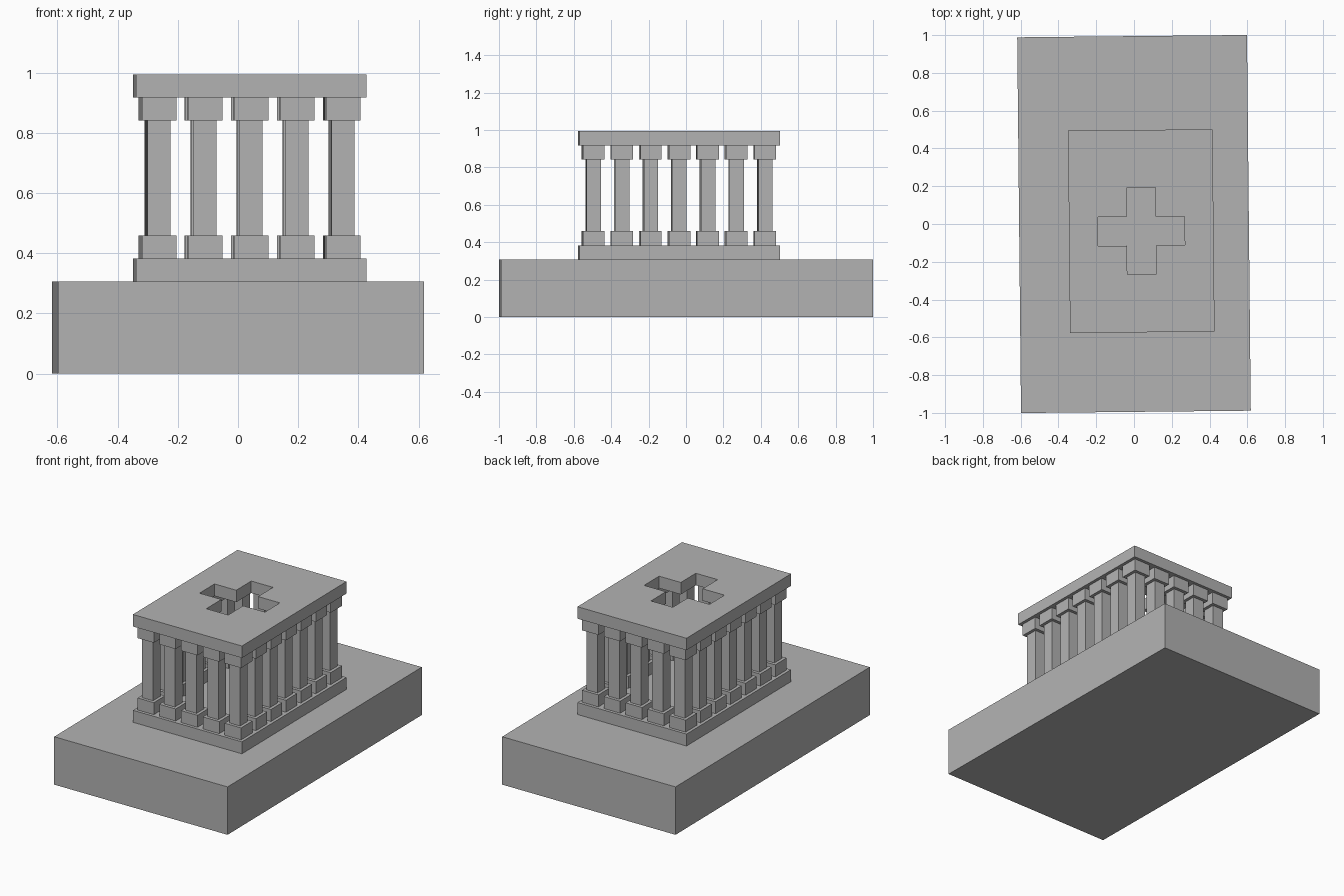
import bpy, bmesh, math
from mathutils import Matrix

if "Cube" in bpy.data.objects:
    bpy.data.objects.remove(bpy.data.objects["Cube"])

U = 0.0765                                   # building module
TURN = Matrix.Rotation(math.radians(0.58), 4, 'Z')
CX, CY = 0.5, -0.5                           # temple offset in modules

stone = bpy.data.materials.new("grey_stone")
stone.diffuse_color = (0.45, 0.45, 0.45, 1)
stone.use_nodes = True
stone.node_tree.nodes["Principled BSDF"].inputs["Base Color"].default_value = stone.diffuse_color


def finish(bm, name):
    """Scale from modules to units, turn slightly and link."""
    bmesh.ops.recalc_face_normals(bm, faces=bm.faces)
    bm.transform(TURN @ Matrix.Scale(U, 4))
    me = bpy.data.meshes.new(name)
    bm.to_mesh(me)
    bm.free()
    me.materials.append(stone)
    ob = bpy.data.objects.new(name, me)
    bpy.context.collection.objects.link(ob)


def box(bm, x, y, z0, z1, w, d):
    m = Matrix.Translation((x, y, (z0 + z1) / 2)) @ Matrix.Diagonal((w, d, z1 - z0, 1))
    bmesh.ops.create_cube(bm, size=1, matrix=m)


# Plinth and temple floor
for name, args in {"plinth": (0, 0, 0, 4, 15.9, 26),
                   "temple_floor": (CX, CY, 4, 5, 10, 14)}.items():
    bm = bmesh.new()
    box(bm, *args)
    finish(bm, name)

# Columns around the edge: base block, shaft, capital
for i in range(5):
    for j in range(7):
        if i in (0, 4) or j in (0, 6):
            x, y = CX + 2 * i - 4, CY + 2 * j - 6
            bm = bmesh.new()
            box(bm, x, y, 5, 6, 1.5, 1.5)
            box(bm, x, y, 6, 11, 1, 1)
            box(bm, x, y, 11, 12, 1.5, 1.5)
            finish(bm, f"column_{i}_{j}")

# Roof slab with a cross-shaped opening
bm = bmesh.new()
for i in range(-5, 5):
    for j in range(-7, 7):
        a, b = abs(i + 0.5), abs(j + 0.5)
        if not ((a < 1 and b < 3) or (a < 3 and b < 1)):
            bm.faces.new([bm.verts.new((CX + i + p, CY + j + q, 12))
                          for p, q in ((0, 0), (1, 0), (1, 1), (0, 1))])
bmesh.ops.remove_doubles(bm, verts=bm.verts, dist=0.001)
ret = bmesh.ops.extrude_face_region(bm, geom=bm.faces[:], use_keep_orig=True)
top = [v for v in ret["geom"] if isinstance(v, bmesh.types.BMVert)]
bmesh.ops.translate(bm, verts=top, vec=(0, 0, 1))
finish(bm, "roof_slab")
